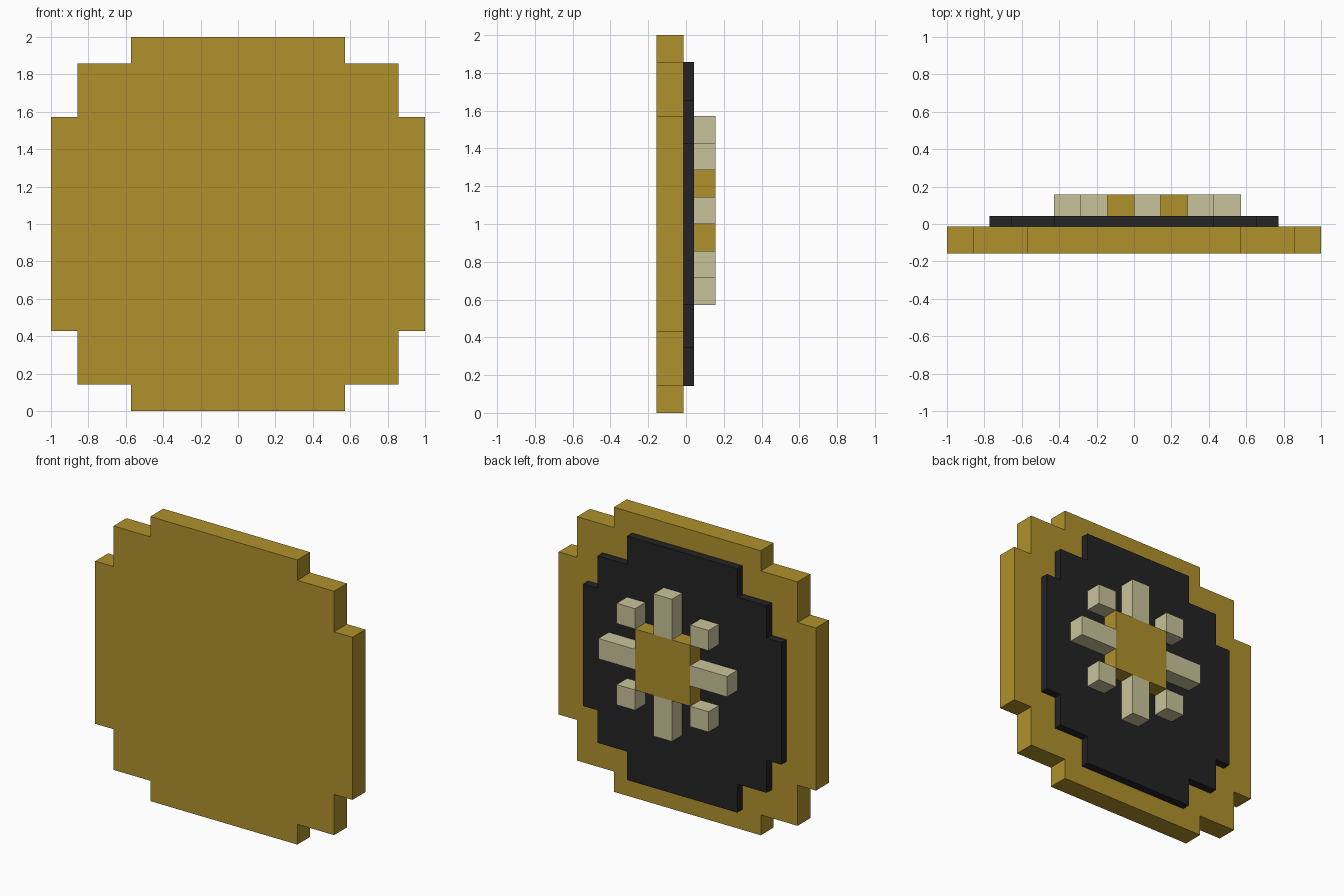
import bpy, bmesh
from mathutils import Vector

if "Cube" in bpy.data.objects:
    bpy.data.objects.remove(bpy.data.objects["Cube"])

U = 2 / 14          # grid unit: the badge is 14 units wide
Y0 = -1.1 * U       # front plane


def material(name, rgb):
    m = bpy.data.materials.new(name)
    m.diffuse_color = (*rgb, 1)
    m.use_nodes = True
    m.node_tree.nodes["Principled BSDF"].inputs["Base Color"].default_value = m.diffuse_color
    return m


GOLD = material("gold", (0.434, 0.283, 0.026))
BLACK = material("black", (0.017, 0.017, 0.018))
CREAM = material("cream", (0.584, 0.552, 0.328))


def slab(name, outline, y_start, depth, mat):
    """Extrude an (x, z) outline in grid units backwards along +y."""
    bm = bmesh.new()
    verts = [bm.verts.new((x * U, Y0 + y_start * U, z * U)) for x, z in outline]
    face = bm.faces.new(verts)
    ext = bmesh.ops.extrude_face_region(bm, geom=[face], use_keep_orig=True)
    moved = [g for g in ext["geom"] if isinstance(g, bmesh.types.BMVert)]
    bmesh.ops.translate(bm, verts=moved, vec=Vector((0, depth * U, 0)))
    bmesh.ops.recalc_face_normals(bm, faces=bm.faces)
    mesh = bpy.data.meshes.new(name)
    bm.to_mesh(mesh)
    bm.free()
    mesh.materials.append(mat)
    obj = bpy.data.objects.new(name, mesh)
    bpy.context.collection.objects.link(obj)


def stepped_disc(quarter):
    """Mirror a quarter of the stepped outline into a full round, centred at z = 7."""
    half = quarter + [(x, -z) for x, z in reversed(quarter)]
    full = half + [(-x, z) for x, z in reversed(half)]
    return [(x, z + 7) for x, z in full]


def rect(x0, x1, z0, z1):
    return [(x0, z0), (x1, z0), (x1, z1), (x0, z1)]


# Stepped round plate and the dark inlay behind it
slab("base_plate", stepped_disc([(4, 7), (4, 6), (6, 6), (6, 4), (7, 4)]), 0, 1, GOLD)
slab("dark_inlay", stepped_disc([(3, 6), (3, 4.6), (4.6, 4.6), (4.6, 3), (5.4, 3)]),
     1, 0.4, BLACK)

# Sun emblem: square hub, four rays, four corner studs
CX, CZ = 0.5, 7.5
slab("emblem_hub", rect(CX - 1.5, CX + 1.5, CZ - 1.5, CZ + 1.5), 1.4, 0.8, GOLD)
for s, side in ((-1, "low"), (1, "high")):
    a, b = sorted((s * 1.5, s * 3.5))
    slab("ray_x_" + side, rect(CX + a, CX + b, CZ - 0.5, CZ + 0.5), 1.4, 0.8, CREAM)
    slab("ray_z_" + side, rect(CX - 0.5, CX + 0.5, CZ + a, CZ + b), 1.4, 0.8, CREAM)
    for t, end in ((-1, "bottom"), (1, "top")):
        x, z = CX + 2 * s, CZ + 2 * t
        slab(f"corner_stud_{side}_{end}",
             rect(x - 0.5, x + 0.5, z - 0.5, z + 0.5), 1.4, 0.8, CREAM)
